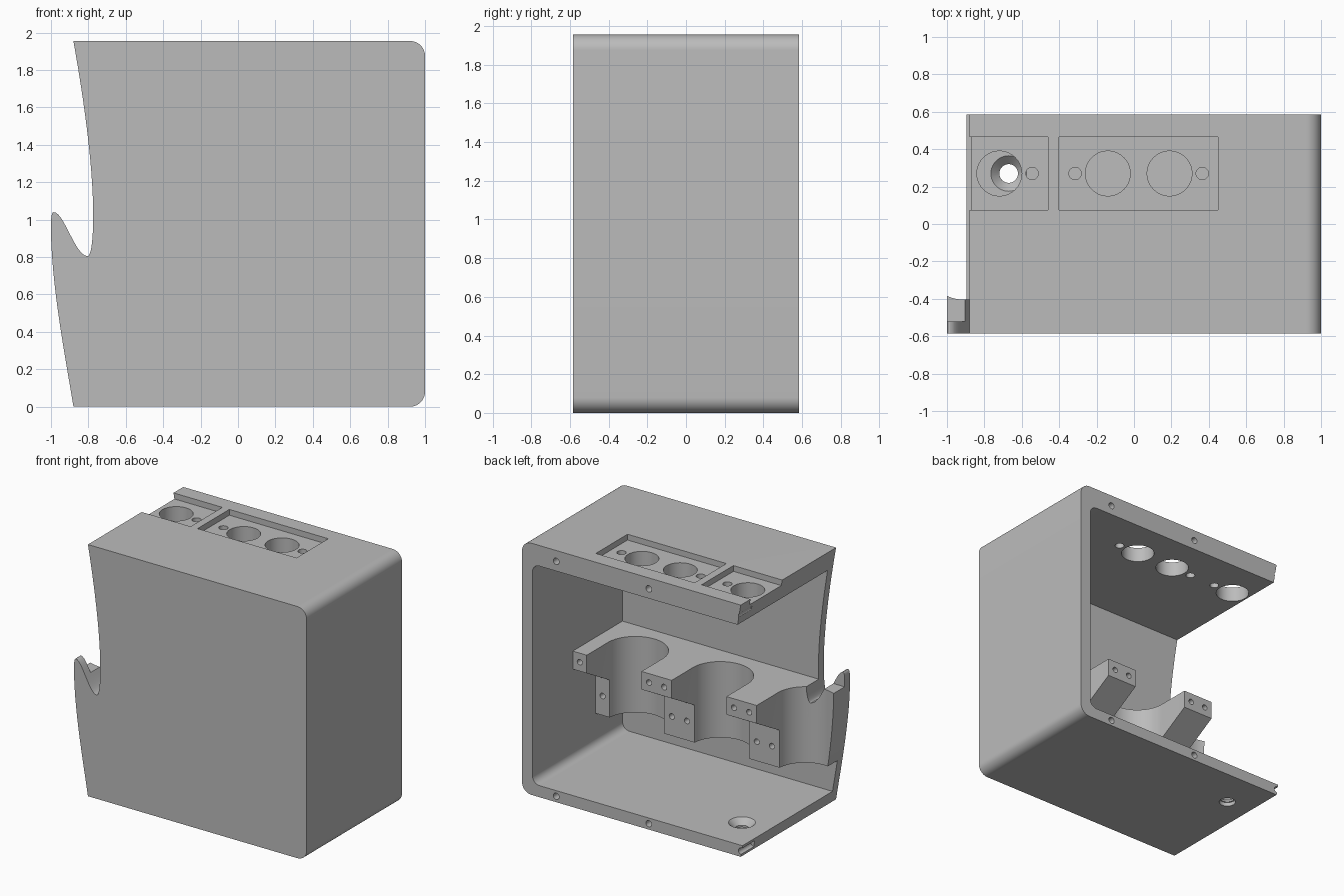
import bpy, bmesh, math
from mathutils import Vector
from mathutils.geometry import interpolate_bezier

cube = bpy.data.objects.get("Cube")
if cube:
    bpy.data.objects.remove(cube, do_unlink=True)

grey = bpy.data.materials.new("plain_grey")
grey.use_nodes = True
colour = (0.5, 0.5, 0.5, 1)
grey.diffuse_color = colour
grey.node_tree.nodes["Principled BSDF"].inputs["Base Color"].default_value = colour


def add_object(name, bm):
    bmesh.ops.recalc_face_normals(bm, faces=bm.faces)
    mesh = bpy.data.meshes.new(name)
    bm.to_mesh(mesh)
    bm.free()
    mesh.materials.append(grey)
    obj = bpy.data.objects.new(name, mesh)
    bpy.context.collection.objects.link(obj)
    return obj


def prism(name, points, start, end, axis):
    """Extrude a 2D outline along axis; outline uses the other two axes in order."""
    bm = bmesh.new()
    verts = []
    for a, b in points:
        co = [a, b]
        co.insert("xyz".index(axis), start)
        verts.append(bm.verts.new(co))
    face = bm.faces.new(verts)
    out = bmesh.ops.extrude_face_region(bm, geom=[face])
    move = Vector((0, 0, 0))
    move["xyz".index(axis)] = end - start
    bmesh.ops.translate(bm, vec=move, verts=[v for v in out["geom"] if isinstance(v, bmesh.types.BMVert)])
    return add_object(name, bm)


def box(x0, x1, y0, y1, z0, z1):
    return prism("cutter", [(x0, y0), (x1, y0), (x1, y1), (x0, y1)], z0, z1, "z")


def arc(a, b, r, start, end, steps=12):
    angles = [math.radians(start + (end - start) * i / steps) for i in range(steps + 1)]
    return [(a + r * math.cos(t), b + r * math.sin(t)) for t in angles]


def hole(a, b, r, start, end, axis, steps=40):
    return prism("cutter", arc(a, b, r, 0, 360, steps)[:-1], start, end, axis)


def boolean(target, cutter, operation="DIFFERENCE"):
    mod = target.modifiers.new("cut", "BOOLEAN")
    mod.operation = operation
    mod.solver = "EXACT"
    mod.object = cutter
    bpy.context.view_layer.objects.active = target
    bpy.ops.object.modifier_apply(modifier=mod.name)
    bpy.data.objects.remove(cutter, do_unlink=True)


HEIGHT, DEPTH, WALL_X = 1.955, 0.585, 0.91

# Outline: hooked free edge plus two rounded corners
segments = [
    [(-.88, HEIGHT), (-.82, 1.62), (-.77, 1.25), (-.775, 1.0)],
    [(-.775, 1.0), (-.775, .89), (-.785, .805), (-.805, .805)],
    [(-.805, .805), (-.87, .805), (-.93, 1.04), (-.985, 1.04)],
    [(-.985, 1.04), (-.998, 1.04), (-1, 1.0), (-1, .96)],
    [(-1, .96), (-1, .65), (-.92, .25), (-.88, 0)],
]
outline = []
for seg in segments:
    pts = interpolate_bezier(*[Vector((x, z, 0)) for x, z in seg], 14)
    outline += [(p.x, p.y) for p in pts[:-1]]
outline.append((-.88, 0))
R = 0.08
outline += arc(1 - R, R, R, -90, 0) + arc(1 - R, HEIGHT - R, R, 0, 90)

# Housing shell, open at the back and at the hooked side
housing = prism("housing", outline, -DEPTH, DEPTH, "y")
FLOOR, CEILING, r = 0.09, 1.795, 0.06
cavity = [(-1.5, CEILING), (-1.5, FLOOR)]
cavity += arc(WALL_X - r, FLOOR + r, r, -90, 0) + arc(WALL_X - r, CEILING - r, r, 0, 90)
boolean(housing, prism("cutter", cavity, -.52, .8, "y"))

# Recessed panels and openings in the top
for x0, x1 in ((-1.2, -.46), (-.4, .45)):
    boolean(housing, box(x0, x1, .075, .465, HEIGHT - .045, 2.2))
for x, radius in ((-.72, .12), (-.14, .12), (.19, .12), (-.545, .033), (-.315, .033), (.365, .033)):
    boolean(housing, hole(x, .27, radius, 1.7, 2.2, "z"))

# Countersunk cable hole in the floor
boolean(housing, hole(-.67, .27, .05, -.1, .2, "z"))
boolean(housing, hole(-.67, .27, .06, -.1, .03, "z"))
bm = bmesh.new()
bmesh.ops.create_cone(bm, cap_ends=True, segments=40, radius1=.05, radius2=.1, depth=.05)
bmesh.ops.translate(bm, vec=(-.67, .27, .07), verts=bm.verts)
boolean(housing, add_object("cutter", bm))

# Screw holes in the back rim
for x in (.706, -.09, -.885):
    for z in (.045, 1.87):
        boolean(housing, hole(x, z, .025, .43, .7, "y", 20))

# Inner bracket with three cups
side = [(-.55, .34), (-.19, .34), (-.19, .63), (.09, .79), (.09, .93), (-.55, .93)]
bracket = prism("cup_bracket", side, -1.2, WALL_X + .03, "x")
CUP_R, CUP_Y, PITCH = 0.235, -.17, 0.73
for i in range(3):
    x = .555 - PITCH * i
    slot = arc(x, CUP_Y, CUP_R, 180, 360, 32) + [(x + CUP_R, .4), (x - CUP_R, .4)]
    boolean(bracket, prism("cutter", slot, .1, 1.2, "z"))
boolean(bracket, prism("cutter", outline, -.8, .8, "y"), "INTERSECT")

# Screw holes in the bracket arms, upper and lower row
for x in (.85, .255, .125, -.475, -.605):
    boolean(bracket, hole(x, .86, .022, .0, .3, "y", 20))
    boolean(bracket, hole(x, .49, .022, -.28, .0, "y", 20))

# Smooth curves, sharp edges
for obj in (housing, bracket):
    bpy.ops.object.select_all(action="DESELECT")
    obj.select_set(True)
    bpy.context.view_layer.objects.active = obj
    bpy.ops.object.shade_smooth_by_angle(angle=math.radians(30))
